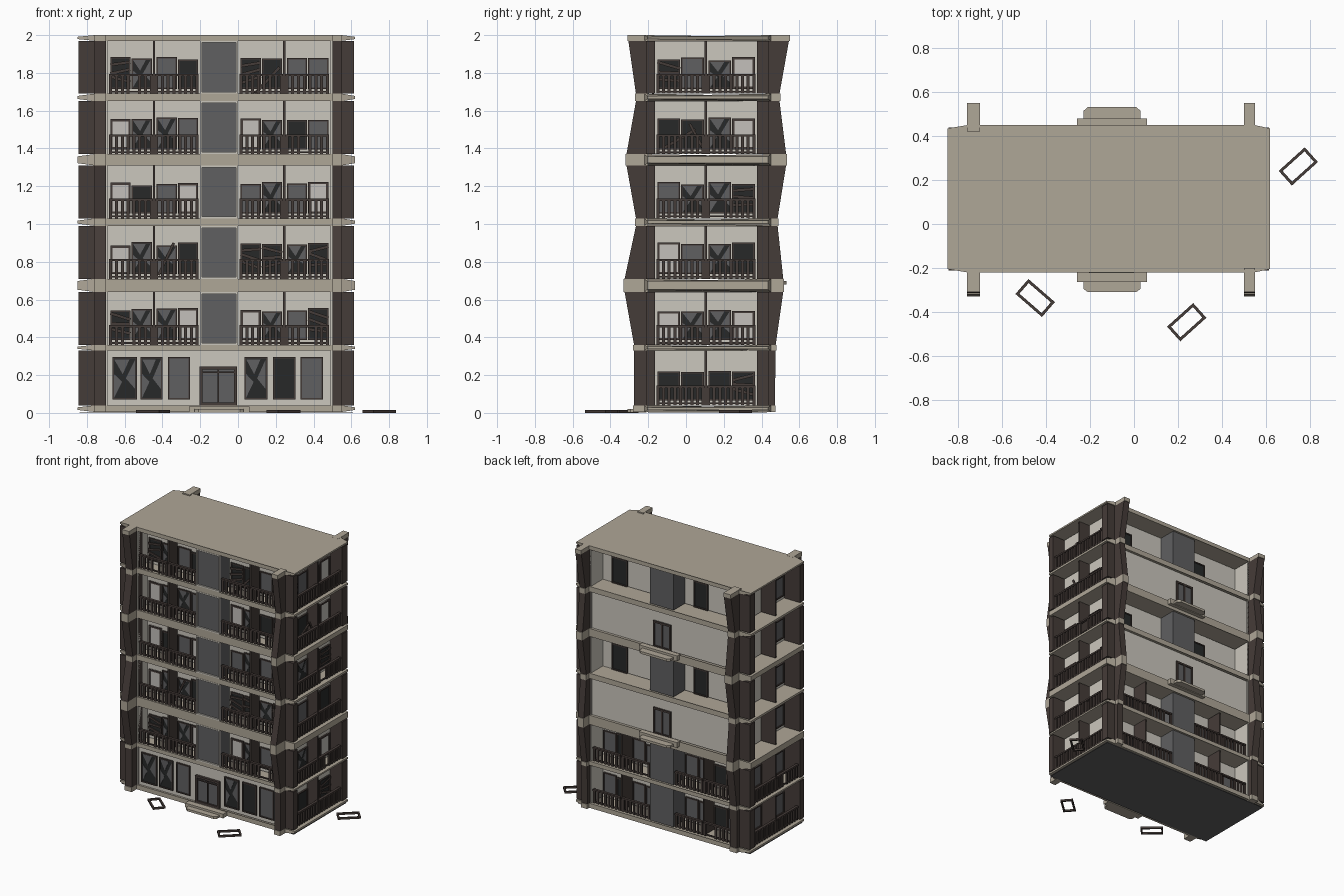
import bpy, bmesh, random
from math import radians, cos, sin

if "Cube" in bpy.data.objects:
    bpy.data.objects.remove(bpy.data.objects["Cube"])
random.seed(4)

COL = {'tan': (.43, .385, .31), 'wall': (.6, .57, .51), 'brown': (.06, .045, .04),
       'grey': (.115, .115, .12), 'black': (.02, .022, .022), 'light': (.55, .53, .5)}
MAT = {}
for k, c in COL.items():
    MAT[k] = bpy.data.materials.new(k)
    MAT[k].diffuse_color = (*c, 1)
parts = {}

# face frames: u runs along the face, d is distance outwards
FACE = {'front': lambda u, d, z: (u, -d, z), 'back': lambda u, d, z: (u, d, z),
        'right': lambda u, d, z: (d, u, z), 'left': lambda u, d, z: (-d, u, z)}
OUT = {'front': .22, 'back': .44, 'right': .615, 'left': .845}
WALL = {'front': .10, 'back': .30, 'right': .51, 'left': .71}


def loft(name, col, a, b):
    bm = parts.setdefault((name, col), bmesh.new())
    va, vb = [bm.verts.new(p) for p in a], [bm.verts.new(p) for p in b]
    n = len(a)
    fs = [bm.faces.new(va), bm.faces.new(vb)]
    fs += [bm.faces.new((va[i], va[(i + 1) % n], vb[(i + 1) % n], vb[i])) for i in range(n)]
    bmesh.ops.recalc_face_normals(bm, faces=fs)


def prism(name, col, face, pts, d0, d1):
    f = FACE[face]
    loft(name, col, [f(u, d0, z) for u, z in pts], [f(u, d1, z) for u, z in pts])


def rect(name, col, face, u0, u1, d0, d1, z0, z1):
    prism(name, col, face, [(u0, z0), (u1, z0), (u1, z1), (u0, z1)], d0, d1)


def box(name, col, x0, x1, y0, y1, z0, z1):
    rect(name, col, 'back', x0, x1, y0, y1, z0, z1)


def frame(name, col, face, u0, u1, d0, d1, z0, z1, t):
    rect(name, col, face, u0, u0 + t, d0, d1, z0, z1)
    rect(name, col, face, u1 - t, u1, d0, d1, z0, z1)
    rect(name, col, face, u0 + t, u1 - t, d0, d1, z0, z0 + t)
    rect(name, col, face, u0 + t, u1 - t, d0, d1, z1 - t, z1)


def plank(face, a, b, w, d0, d1):
    (u0, z0), (u1, z1) = a, b
    L = ((u1 - u0) ** 2 + (z1 - z0) ** 2) ** .5
    nu, nz = -(z1 - z0) / L * w / 2, (u1 - u0) / L * w / 2
    prism('loose_boards', 'brown', face, [(u0 + nu, z0 + nz), (u0 - nu, z0 - nz),
          (u1 - nu, z1 - nz), (u1 + nu, z1 + nz)], d0, d1)


# window kinds: g glass, c curtain, k empty, s shattered, b boarded
def window(face, u0, u1, z0, z1, d, kind):
    w, h = u1 - u0, z1 - z0
    col = {'g': 'grey', 'c': 'light'}.get(kind, 'black')
    rect('window_panes', col, face, u0, u1, d, d + .005, z0, z1)
    frame('window_frames', 'brown', face, u0, u1, d, d + .012, z0, z1, .008 if kind != 'c' else .012)
    if kind == 's':
        P = lambda a, b: (u0 + a * w, z0 + b * h)
        for tri in ([P(.07, .95), P(.7, .95), P(.42, .6)], [P(.93, .95), P(.93, .25), P(.55, .5)],
                    [P(.07, .05), P(.07, .6), P(.4, .42)]):
            prism('glass_shards', 'grey', face, tri, d + .005, d + .008)
    if kind == 'b':
        for t in (.3, .55, .8):
            s = random.uniform(-.12, .12)
            plank(face, (u0, z0 + (t - s) * h), (u1, z0 + (t + s) * h), .016, d + .012, d + .018)


def railing(face, u0, u1, z0):
    d = OUT[face] - .022
    rect('railings', 'brown', face, u0, u1, d - .004, d + .016, z0 + .093, z0 + .105)
    rect('railings', 'brown', face, u0, u1, d, d + .01, z0 + .006, z0 + .014)
    n = round((u1 - u0) / .034)
    for i in range(n + 1):
        if 0 < i < n and random.random() < .06:
            continue
        c = u0 + .008 + (u1 - u0 - .016) * i / n
        rect('railings', 'brown', face, c - .008, c + .008, d, d + .012, z0, z0 + .094)


def bay(face, u0, u1, z0, z1, kinds, rail=True):
    d, m = WALL[face], (u0 + u1) / 2
    rect('bay_dividers', 'brown', face, m - .006, m + .006, d, OUT[face] - .015, z0, z1)
    for i, k in enumerate(kinds):
        half = (u1 - u0) / 2
        a = u0 + half * (i // 2) + .014 + (i % 2) * (half - .02) / 2
        window(face, a, a + (half - .03) / 2, z0 + .025, z0 + random.uniform(.175, .195), d, k)
    if rail:
        railing(face, u0 + .008, m - .006, z0)
        railing(face, m + .006, u1 - .008, z0)


FLOORS = [(.04, .33), (.36, .64), (.71, .99), (1.03, 1.31), (1.37, 1.65), (1.69, 1.97)]
BANDS = [(.005, .04), (.33, .36), (.64, .71), (.99, 1.03), (1.31, 1.37), (1.65, 1.69), (1.97, 2.0)]
FIN = {'front': [.28, .28, .33, .27, .32, .27, .31], 'back': [.475, .48, .52, .49, .535, .50, .55]}
FRONT = [None, ('bssc', 'csgb'), ('cssk', 'bbsb'), ('ckgc', 'gsgc'), ('cssg', 'cskg'), ('bsgk', 'bkgg')]
RIGHT = ['kkkb', 'cssc', 'cgsk', 'gssb', 'kksc', 'bgsc']
LB, RB, SB = (-.69, -.20), (0, .49), (-.165, .375)

# floor slabs with pulled-in ends, and the zigzag fin bands
for i, (a, b) in enumerate(BANDS):
    e = min(.012, (b - a) * .3)
    plan = [(-.85, -.205, e), (-.76, -.22, 0), (.55, -.22, 0), (.62, -.205, e),
            (.62, .435, e), (.55, .45, 0), (-.76, .45, 0), (-.85, .435, e)]
    loft('floor_slabs', 'tan', [(x, y, a + k) for x, y, k in plan], [(x, y, b - k) for x, y, k in plan])
    for face in FIN:
        for x0, x1 in ((-.76, -.70), (.50, .55)):
            rect('fin_bands', 'tan', face, x0, x1, OUT[face] - .02, FIN[face][i], a, b)
box('underside', 'grey', -.84, .61, -.2, .43, .002, .006)

for i, (a, b) in enumerate(FLOORS):
    # core walls of the storey
    box('core_walls', 'wall', -.71, .51, -.10, .30, a, b)
    for x in (-.71, .49):
        box('core_walls', 'wall', x, x + .02, -.215, -.10, a, b)
        box('core_walls', 'wall', x, x + .02, .30, .44, a, b)
    # corner columns and slanted fins
    for x0, x1 in ((-.845, -.69), (.495, .615)):
        box('corner_columns', 'brown', x0, x1, -.212, -.165, a, b)
        box('corner_columns', 'brown', x0, x1, .375, .44, a, b)
    for face, f in FIN.items():
        for x0, x1 in ((-.76, -.70), (.50, .55)):
            g, o = FACE[face], OUT[face] - .02
            q = [(o, a), (f[i] - .005, a), (f[i + 1] - .005, b), (o, b)]
            loft('corner_fins', 'brown', [g(x0, d, z) for d, z in q], [g(x1, d, z) for d, z in q])
    # front bays and stair panel
    if FRONT[i]:
        bay('front', *LB, a, b, FRONT[i][0])
        bay('front', *RB, a, b, FRONT[i][1])
        rect('stair_panels', 'grey', 'front', -.2, 0, .09, .21, a, b)
        frame('stair_panel_trim', 'wall', 'front', -.2, 0, .205, .222, a, b, .01)
    # side bays
    bay('right', *SB, a, b, RIGHT[i])
    bay('left', *SB, a, b, 'gkgg' if i < 2 else 'gk', i < 2)
    # back: railed bays below, then alternating flat walls and open bays
    if i in (2, 4):
        rect('back_flat_walls', 'wall', 'back', -.70, .50, .30, .43, a, b)
        rect('back_doors', 'grey', 'back', -.18, -.03, .42, .434, a, a + .2)
        frame('back_door_frames', 'brown', 'back', -.18, -.03, .425, .442, a, a + .2, .014)
        rect('back_door_frames', 'brown', 'back', -.111, -.099, .425, .44, a, a + .2)
        box('back_balconies', 'tan', -.26, .06, .44, .48, a - .035, a + .005)
        pl = [(-.23, .48), (-.23, .515), (-.21, .532), (.01, .532), (.03, .515), (.03, .48)]
        loft('back_balconies', 'tan', [(x, y, a - .03) for x, y in pl], [(x, y, a - .012) for x, y in pl])
    else:
        rect('stair_panels', 'grey', 'back', -.2, 0, .29, .435, a, b)
        if i < 2:
            bay('back', *LB, a, b, 'gkgg')
            bay('back', *RB, a, b, 'ggkg')
        else:
            window('back', -.40, -.28, a, a + .2, .30, 'k')
            window('back', .28, .41, a, a + .2, .30, 'k')

# ground floor shop front
a, b = FLOORS[0]
rect('shop_wall', 'wall', 'front', -.70, .50, .09, .205, a, b)
for u0, u1, k in ((-.665, -.535, 's'), (-.515, -.40, 's'), (-.37, -.255, 'g'),
                  (.035, .155, 's'), (.185, .305, 'k'), (.33, .45, 'g')):
    window('front', u0, u1, .07, .295, .205, k)
rect('entrance_doors', 'grey', 'front', -.19, -.02, .20, .212, a, .235)
frame('entrance_frame', 'brown', 'front', -.205, -.005, .20, .224, a, .245, .016)
rect('entrance_frame', 'brown', 'front', -.109, -.101, .20, .22, a, .235)
rect('entrance_frame', 'brown', 'front', -.19, -.02, .20, .22, .21, .218)
box('entrance_steps', 'tan', -.26, .06, -.265, -.21, .003, .035)
pl = [(-.23, -.26), (-.23, -.295), (-.21, -.31), (.01, -.31), (.03, -.295), (.03, -.26)]
loft('entrance_steps', 'tan', [(x, y, .003) for x, y in pl], [(x, y, .02) for x, y in pl])

# boards leaning on balconies
plank('front', (.09, 1.69), (.22, 1.83), .016, .17, .18)
plank('front', (-.42, .73), (-.34, .90), .014, .15, .16)
plank('right', (-.12, 1.40), (.05, 1.50), .016, .56, .57)
plank('right', (.02, 1.53), (.09, 1.40), .014, .58, .59)

# fallen window frames on the ground
for cx, cy, ang in ((-.45, -.337, -41), (.24, -.447, 42), (.748, .262, 42)):
    c, s = cos(radians(ang)), sin(radians(ang))
    for x0, x1, y0, y1 in ((-.08, .08, -.045, -.032), (-.08, .08, .032, .045),
                           (-.08, -.067, -.032, .032), (.067, .08, -.032, .032)):
        q = [(cx + x * c - y * s, cy + x * s + y * c) for x, y in ((x0, y0), (x1, y0), (x1, y1), (x0, y1))]
        loft('fallen_frames', 'brown', [(x, y, 0) for x, y in q], [(x, y, .014) for x, y in q])

# turn the collected parts into objects
for (name, col), bm in parts.items():
    me = bpy.data.meshes.new(name)
    bm.to_mesh(me)
    bm.free()
    me.materials.append(MAT[col])
    bpy.context.collection.objects.link(bpy.data.objects.new(name, me))

for m in bpy.data.materials:
    if m.users and not m.is_grease_pencil:
        m.use_nodes = True
        m.node_tree.nodes["Principled BSDF"].inputs["Base Color"].default_value = m.diffuse_color
